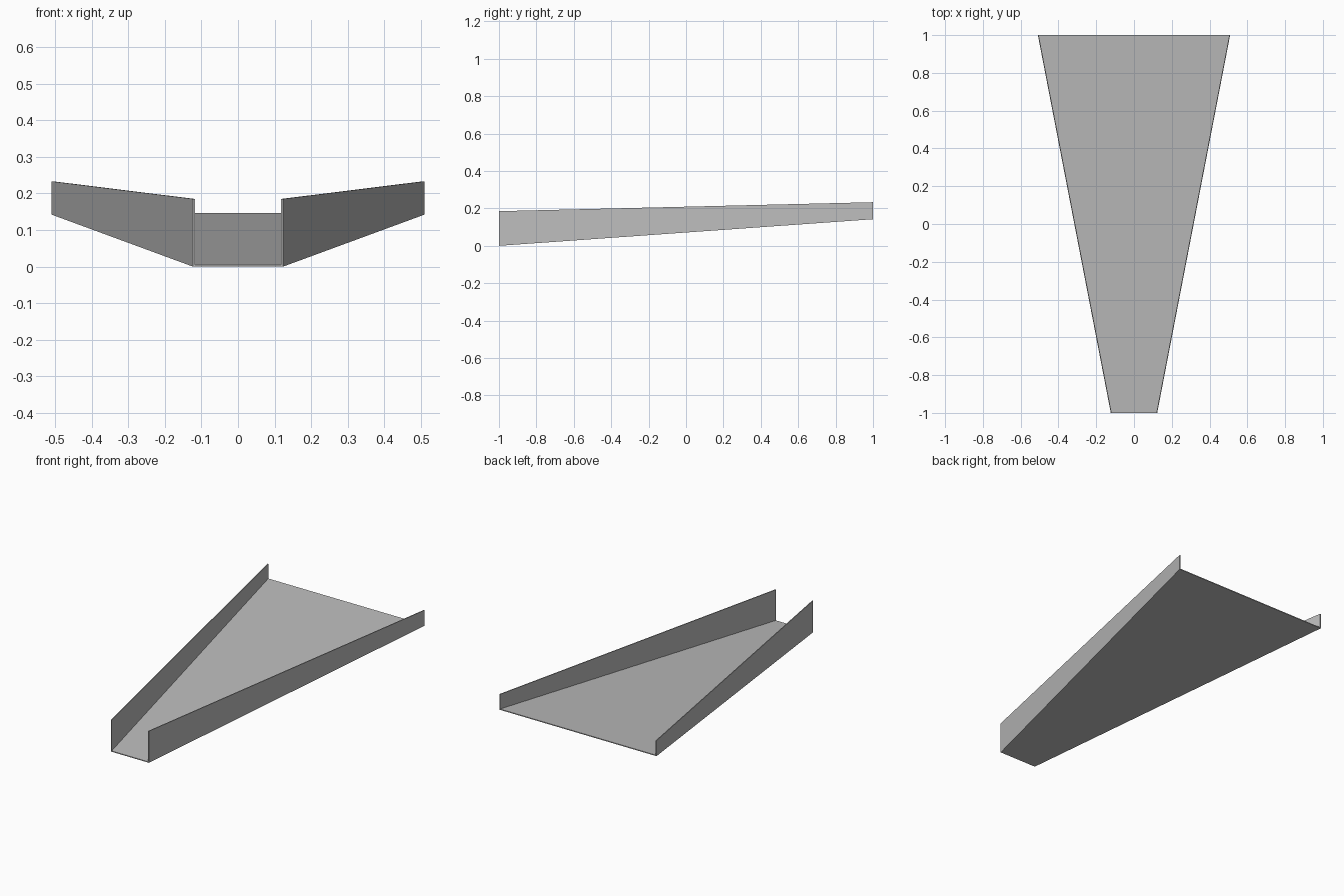
import bpy
import bmesh

cube = bpy.data.objects.get("Cube")
if cube:
    bpy.data.objects.remove(cube, do_unlink=True)

# One plain grey for the whole chute
grey = bpy.data.materials.new("plain grey")
grey.use_nodes = True
colour = (0.5, 0.5, 0.5, 1)
grey.diffuse_color = colour
grey.node_tree.nodes["Principled BSDF"].inputs["Base Color"].default_value = colour

SHEET = 0.005  # sheet thickness
# Each end: y, half width, underside height, wall top height
ENDS = [(-1.0, 0.123, 0.0, 0.185), (1.0, 0.509, 0.142, 0.233)]


def tapered_panel(name, section):
    """Loft a four-cornered section from the front end to the back end."""
    bm = bmesh.new()
    rings = []
    for y, half, low, high in ENDS:
        x0, x1, z0, z1 = section(half, low, high)
        corners = [(x0, z0), (x1, z0), (x1, z1), (x0, z1)]
        rings.append([bm.verts.new((x, y, z)) for x, z in corners])
    front, back = rings
    bm.faces.new(front)
    bm.faces.new(back[::-1])
    for i in range(4):
        j = (i + 1) % 4
        bm.faces.new((front[i], back[i], back[j], front[j]))
    bmesh.ops.recalc_face_normals(bm, faces=bm.faces)
    mesh = bpy.data.meshes.new(name)
    bm.to_mesh(mesh)
    bm.free()
    mesh.materials.append(grey)
    obj = bpy.data.objects.new(name, mesh)
    bpy.context.collection.objects.link(obj)
    return obj


# Sloping floor that widens towards the back
tapered_panel("chute_floor", lambda half, low, high:
              (SHEET - half, half - SHEET, low, low + SHEET))

# Upright side walls, shallower towards the back
for side, name in ((1, "left_wall"), (-1, "right_wall")):
    tapered_panel(name, lambda half, low, high, s=side:
                  (s * (half - SHEET), s * half, low, high))
